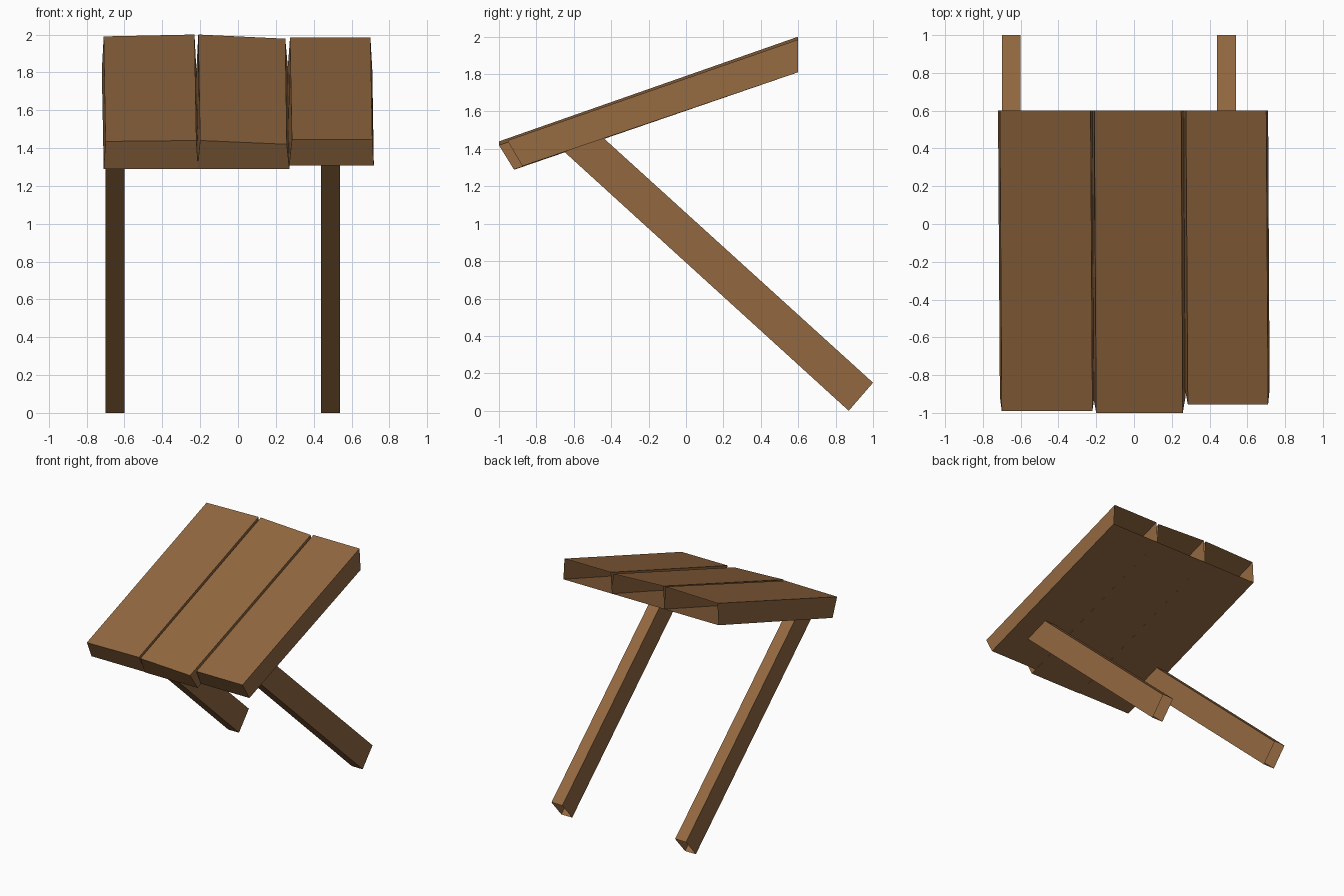
import bpy, bmesh

if "Cube" in bpy.data.objects:
    bpy.data.objects.remove(bpy.data.objects["Cube"])

wood = bpy.data.materials.new("brown wood")
wood.diffuse_color = (0.29, 0.138, 0.051, 1)
wood.use_nodes = True
wood.node_tree.nodes["Principled BSDF"].inputs["Base Color"].default_value = wood.diffuse_color


def tube(name, start, end, cap_start):
    """Four-sided beam between two quads; the far end stays open."""
    bm = bmesh.new()
    a = [bm.verts.new(p) for p in start]
    b = [bm.verts.new(p) for p in end]
    for i in range(4):
        j = (i + 1) % 4
        bm.faces.new((a[i], a[j], b[j], b[i]))
    if cap_start:
        bm.faces.new(a[::-1])
    # orient every face away from the beam's centre
    centre = sum((v.co for v in a + b), a[0].co * 0) / 8
    for f in bm.faces:
        f.normal_update()
        if f.normal.dot(f.calc_center_median() - centre) < 0:
            f.normal_flip()
    me = bpy.data.meshes.new(name)
    bm.to_mesh(me)
    bm.free()
    me.materials.append(wood)
    ob = bpy.data.objects.new(name, me)
    bpy.context.collection.objects.link(ob)


# Planks: slightly uneven boards, hollow and open at the back
# name, front y, shift of lower front edge, then (x, z) corner pairs:
# front top left/right, front bottom left/right, back top left/right, back bottom left/right
planks = [
    ("left_plank", -0.99, -0.915,
     [(-0.70, 1.435), (-0.22, 1.44), (-0.21, 1.29), (-0.71, 1.29)],
     [(-0.71, 1.99), (-0.23, 2.0), (-0.22, 1.81), (-0.72, 1.81)]),
    ("middle_plank", -1.0, -0.92,
     [(-0.20, 1.44), (0.258, 1.42), (0.272, 1.29), (-0.215, 1.29)],
     [(-0.21, 2.0), (0.25, 1.978), (0.265, 1.81), (-0.22, 1.81)]),
    ("right_plank", -0.955, -0.875,
     [(0.285, 1.445), (0.71, 1.445), (0.718, 1.308), (0.27, 1.308)],
     [(0.275, 1.985), (0.70, 1.985), (0.71, 1.81), (0.262, 1.81)]),
]
for name, y_top, y_low, front, back in planks:
    ys = (y_top, y_top, y_low, y_low)
    tube(name,
         [(x, y, z) for (x, z), y in zip(front, ys)],
         [(x, 0.6, z) for x, z in back], True)

# Legs: slanted back, cut along the underside of the planks, open ends
for name, x in (("left_leg", -0.70), ("right_leg", 0.44)):
    x2 = x + 0.10
    tube(name,
         [(x, -0.65, 1.384), (x2, -0.65, 1.384), (x2, -0.44, 1.457), (x, -0.44, 1.457)],
         [(x, 0.87, 0.0), (x2, 0.87, 0.0), (x2, 1.0, 0.15), (x, 1.0, 0.15)], False)
